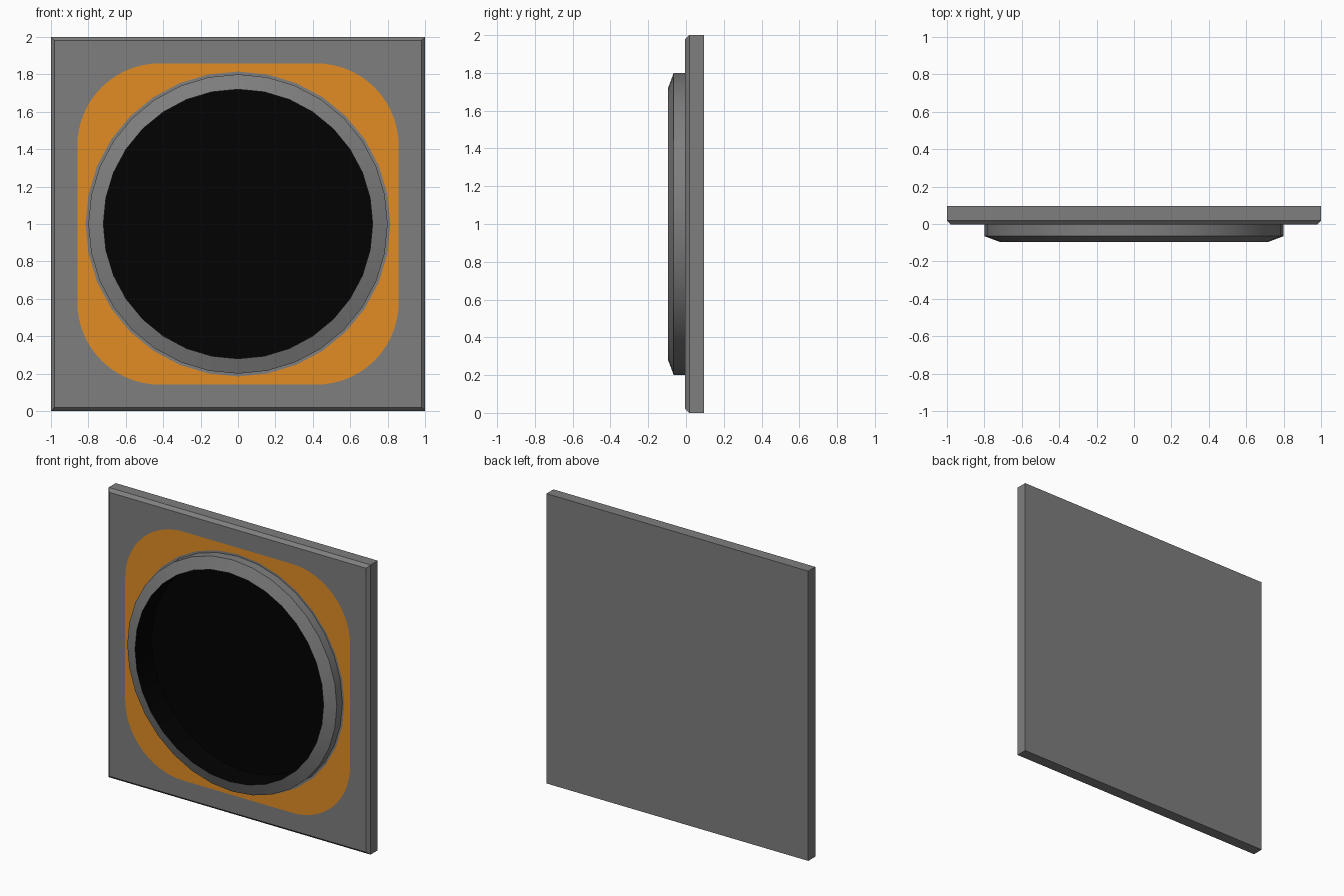
import bpy, bmesh, math

if "Cube" in bpy.data.objects:
    bpy.data.objects.remove(bpy.data.objects["Cube"])


def material(name, rgb):
    m = bpy.data.materials.new(name)
    m.diffuse_color = (*rgb, 1.0)
    m.use_nodes = True
    m.node_tree.nodes["Principled BSDF"].inputs["Base Color"].default_value = m.diffuse_color
    return m


MATS = [material("grey metal", (0.21, 0.21, 0.21)),
        material("orange paint", (0.76, 0.265, 0.017)),
        material("black", (0.0005, 0.0005, 0.0005))]


# Outline shapes: distance from the centre at a given angle
def square(a):
    return lambda t: a / max(abs(math.cos(t)), abs(math.sin(t)))


def rounded_square(a, r):
    def radius(t):
        c, s = abs(math.cos(t)), abs(math.sin(t))
        hi, lo = max(c, s), min(c, s)
        k = a - r
        if a * lo / hi <= k:
            return a / hi
        d = k * (c + s)
        return d + math.sqrt(d * d - 2 * k * k + r * r)
    return radius


def circle(r, sides=32):
    half = math.pi / sides
    return lambda t: r * math.cos(half) / math.cos((t % (2 * half)) - half)


def loft(name, loops, colours, n, cap_back=None, cap_front=None):
    """Join concentric (outline, y) loops; colours holds one index per band."""
    bm = bmesh.new()
    rings = []
    for outline, y in loops:
        ring = []
        for i in range(n):
            t = 2 * math.pi * i / n
            r = outline(t)
            ring.append(bm.verts.new((r * math.cos(t), y, 1 + r * math.sin(t))))
        rings.append(ring)
    for a, b, col in zip(rings, rings[1:], colours):
        for i in range(n):
            j = (i + 1) % n
            bm.faces.new((a[i], a[j], b[j], b[i])).material_index = col
    if cap_back is not None:
        bm.faces.new(rings[0][::-1]).material_index = cap_back
    if cap_front is not None:
        bm.faces.new(rings[-1]).material_index = cap_front
    me = bpy.data.meshes.new(name)
    bm.to_mesh(me)
    bm.free()
    for m in MATS:
        me.materials.append(m)
    ob = bpy.data.objects.new(name, me)
    bpy.context.collection.objects.link(ob)
    return ob


FRONT, BACK = -0.004, 0.095

# Square wall plate with chamfered front and an orange painted panel
loft("wall_plate",
     [(square(1.0), BACK), (square(1.0), 0.018), (square(0.98), FRONT),
      (rounded_square(0.859, 0.44), FRONT), (circle(0.815), FRONT),
      (circle(0.80), FRONT)],
     [0, 0, 0, 1, 0], 128, cap_back=0)

# Raised round rim with bevelled lip, deep black bore and black floor
rim = loft("round_rim",
           [(circle(0.80), FRONT), (circle(0.80), -0.065), (circle(0.72), -0.095),
            (circle(0.72), 0.085)],
           [0, 0, 2], 32, cap_front=2)
bpy.context.view_layer.objects.active = rim
rim.select_set(True)
bpy.ops.object.shade_smooth_by_angle(angle=math.radians(15))
